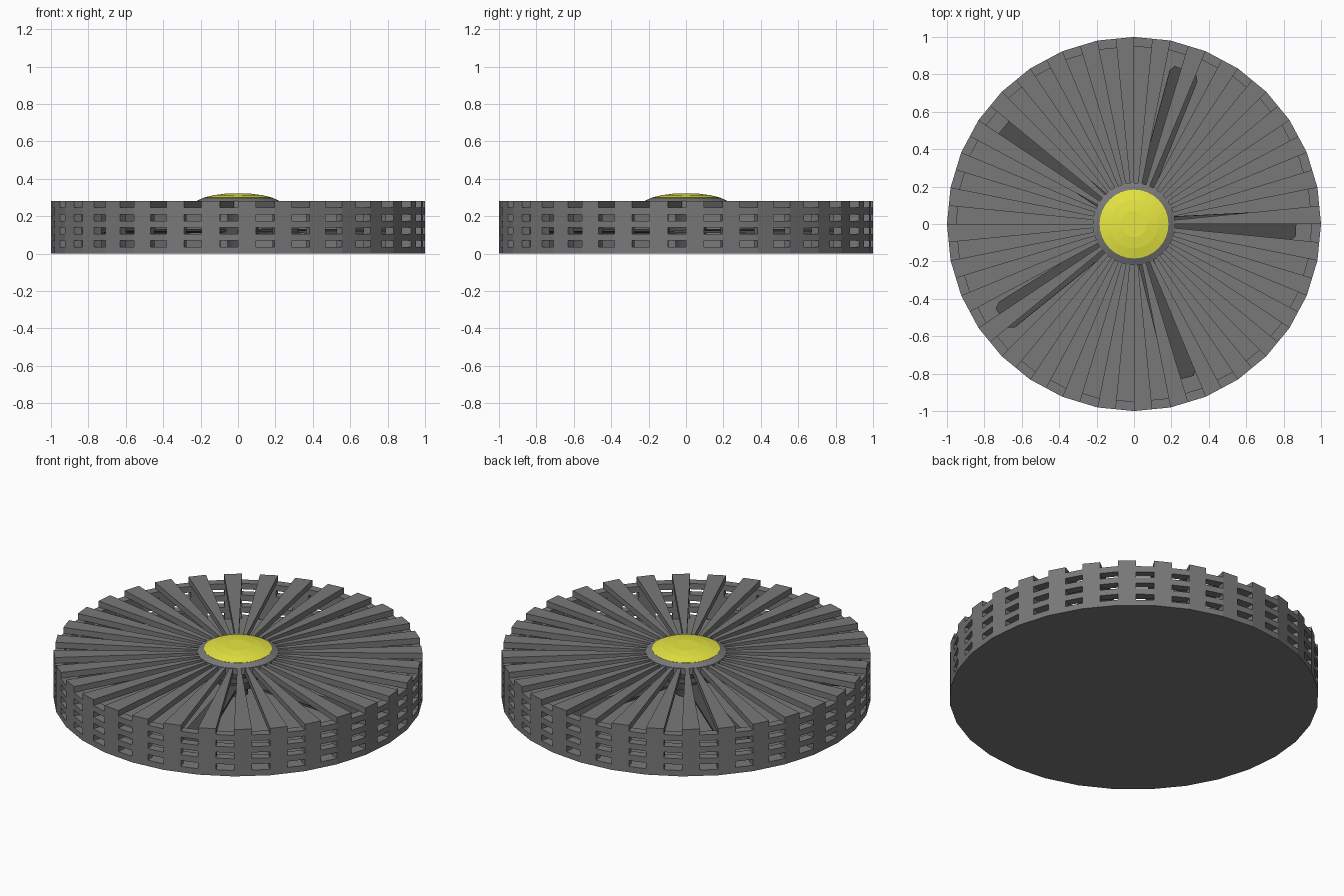
import bpy, bmesh, math
from mathutils import Matrix

if "Cube" in bpy.data.objects:
    bpy.data.objects.remove(bpy.data.objects["Cube"])

N = 32                      # sides of the housing
STEP = math.pi / N          # half a side: one slat or one gap
H = 0.035                   # height of one bar / window row


def material(name, rgb):
    m = bpy.data.materials.new(name)
    m.diffuse_color = (*rgb, 1)
    m.use_nodes = True
    m.node_tree.nodes["Principled BSDF"].inputs["Base Color"].default_value = m.diffuse_color
    return m


GREY = material("mid_grey", (0.19, 0.19, 0.19))
DARK = material("dark_grey", (0.075, 0.075, 0.075))
YELLOW = material("yellow", (0.8, 0.8, 0.055))


def finish(name, bm, *mats):
    bmesh.ops.recalc_face_normals(bm, faces=bm.faces)
    me = bpy.data.meshes.new(name)
    bm.to_mesh(me)
    bm.free()
    for m in mats:
        me.materials.append(m)
    ob = bpy.data.objects.new(name, me)
    bpy.context.collection.objects.link(ob)
    return ob


def prism(bm, pts, z0, z1):
    """Solid from a flat outline between two heights."""
    lo = [bm.verts.new((x, y, z0)) for x, y in pts]
    hi = [bm.verts.new((x, y, z1)) for x, y in pts]
    faces = [bm.faces.new(lo[::-1]), bm.faces.new(hi)]
    n = len(pts)
    for i in range(n):
        j = (i + 1) % n
        faces.append(bm.faces.new((lo[i], lo[j], hi[j], hi[i])))
    return lo + hi


def polar(j, r):
    """Point on the 32-sided outline at half-side index j."""
    k = r * (math.cos(STEP) if j % 2 else 1)
    return k * math.cos(j * STEP), k * math.sin(j * STEP)


def sector(bm, j, r0, r1, z0, z1):
    prism(bm, [polar(j, r0), polar(j, r1), polar(j + 1, r1), polar(j + 1, r0)], z0, z1)


def lathe(bm, profile, n=N):
    """Revolve (r, z) points; the ends are capped flat."""
    rings = [[bm.verts.new((r * math.cos(2 * math.pi * i / n), r * math.sin(2 * math.pi * i / n), z))
              for i in range(n)] for r, z in profile]
    for a, b in zip(rings, rings[1:]):
        for i in range(n):
            j = (i + 1) % n
            bm.faces.new((a[i], a[j], b[j], b[i]))
    bm.faces.new(rings[0][::-1])
    bm.faces.new(rings[-1])


# solid base disc
bm = bmesh.new()
lathe(bm, [(1, 0), (1, H)])
finish("base", bm, GREY)

# upright posts, and the radial slats on top of them
posts, slats, bars = bmesh.new(), bmesh.new(), bmesh.new()
for s in range(N):
    sector(posts, 2 * s, 0.95, 1, H, 7 * H)
    sector(slats, 2 * s, 0.19, 1, 7 * H, 8 * H)
    # three short bars bridging each gap between posts
    for level in (2, 4, 6):
        sector(bars, 2 * s + 1, 0.95, 1, level * H, (level + 1) * H)
finish("posts", posts, GREY)
finish("top_slats", slats, GREY)
finish("side_bars", bars, GREY)

# centre cap: grey rim with a yellow dome
bm = bmesh.new()
lathe(bm, [(0.22, 0.244), (0.22, 0.282), (0.185, 0.298)])
finish("cap_rim", bm, GREY)
bm = bmesh.new()
lathe(bm, [(0.184, 0.296), (0.184, 0.299), (0.13, 0.312), (0.07, 0.32)])
finish("cap_dome", bm, YELLOW)

# shaft and rotor hub
bm = bmesh.new()
lathe(bm, [(0.055, H), (0.055, 0.1), (0.11, 0.1), (0.11, 0.14), (0.055, 0.14), (0.055, 0.246)])
finish("rotor_hub", bm, DARK)

# five blades, slightly pitched, with clipped tip corners
bm = bmesh.new()
outline = [(0.08, -0.035), (0.83, -0.08), (0.865, -0.06), (0.87, 0.06), (0.84, 0.08), (0.08, 0.035)]
for i in range(5):
    vs = prism(bm, outline, -0.007, 0.007)
    m = (Matrix.Rotation(math.radians(72 * i - 0.5), 4, 'Z')
         @ Matrix.Translation((0, 0, 0.12)) @ Matrix.Rotation(math.radians(5), 4, 'X'))
    bmesh.ops.transform(bm, matrix=m, verts=vs)
finish("fan_blades", bm, DARK)
